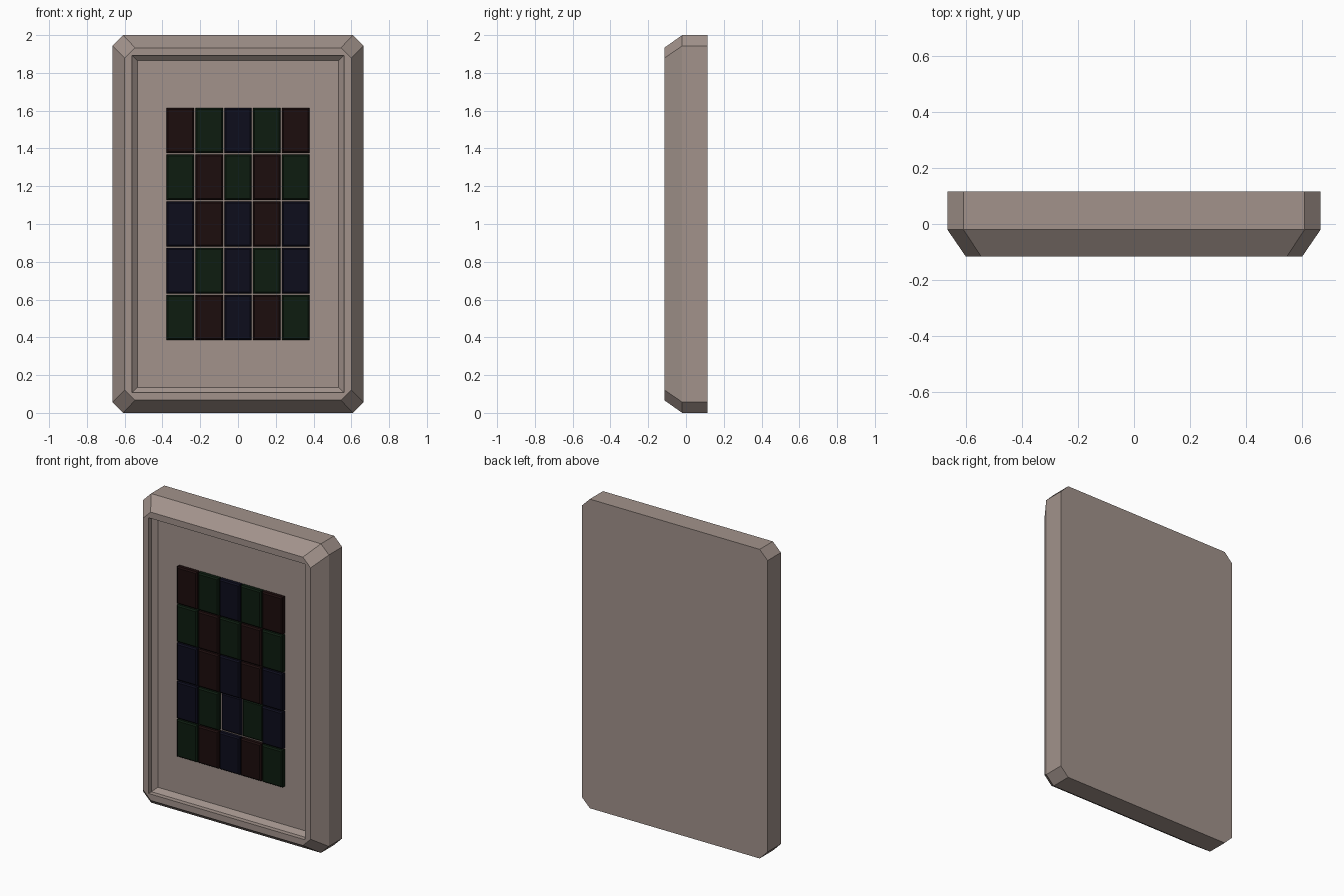
import bpy, bmesh

if "Cube" in bpy.data.objects:
    bpy.data.objects.remove(bpy.data.objects["Cube"])


def material(name, rgb):
    m = bpy.data.materials.new(name)
    m.diffuse_color = (*rgb, 1)
    m.use_nodes = True
    m.node_tree.nodes["Principled BSDF"].inputs["Base Color"].default_value = m.diffuse_color
    return m


def ring(bm, hw, hh, c, y, cx=0, cz=1):
    """Rectangle with clipped corners in the xz plane at depth y."""
    pts = [(hw - c, -hh), (hw, -hh + c), (hw, hh - c), (hw - c, hh),
           (-hw + c, hh), (-hw, hh - c), (-hw, -hh + c), (-hw + c, -hh)]
    return [bm.verts.new((cx + x, y, cz + z)) for x, z in pts]


def loft(name, sections, mat, cx=0, cz=1):
    """Closed solid through (half width, half height, clip, y) sections."""
    bm = bmesh.new()
    rings = [ring(bm, *s, cx, cz) for s in sections]
    for a, b in zip(rings, rings[1:]):
        for i in range(8):
            j = (i + 1) % 8
            bm.faces.new((a[i], a[j], b[j], b[i]))
    bm.faces.new(rings[0])
    bm.faces.new(rings[-1])
    bmesh.ops.remove_doubles(bm, verts=bm.verts, dist=1e-5)
    bmesh.ops.recalc_face_normals(bm, faces=bm.faces)
    me = bpy.data.meshes.new(name)
    bm.to_mesh(me)
    bm.free()
    me.materials.append(mat)
    ob = bpy.data.objects.new(name, me)
    bpy.context.collection.objects.link(ob)
    return ob


casing = material("casing", (0.36, 0.29, 0.26))
colours = {"R": material("dark_red", (0.012, 0.004, 0.004)),
           "G": material("dark_green", (0.004, 0.012, 0.005)),
           "B": material("dark_blue", (0.004, 0.004, 0.012))}

# Panel casing: flat back, chamfered front, recessed face
PANEL_Y = -0.06
loft("panel_casing", [
    (0.665, 1.0, 0.057, 0.115),
    (0.665, 1.0, 0.057, -0.02),
    (0.60, 0.933, 0.055, -0.115),
    (0.56, 0.892, 0, -0.115),
    (0.56, 0.892, 0, -0.085),
    (0.532, 0.865, 0, PANEL_Y)], casing)

# Grid of bevelled tiles, top row first
layout = ["RGBGR", "GRGRG", "BRBRB", "BGBGB", "GRBRG"]
PITCH_X, PITCH_Z = 0.1525, 0.2475
for r, row in enumerate(layout):
    for c, key in enumerate(row):
        front = -0.07 if (r, c) in ((3, 2), (3, 3)) else -0.09
        loft(f"tile_{r + 1}_{c + 1}", [
            (0.0725, 0.12, 0, PANEL_Y + 0.01),
            (0.0725, 0.12, 0, front + 0.008),
            (0.0645, 0.112, 0, front)],
            colours[key], (c - 2) * PITCH_X, 1 + (2 - r) * PITCH_Z)
